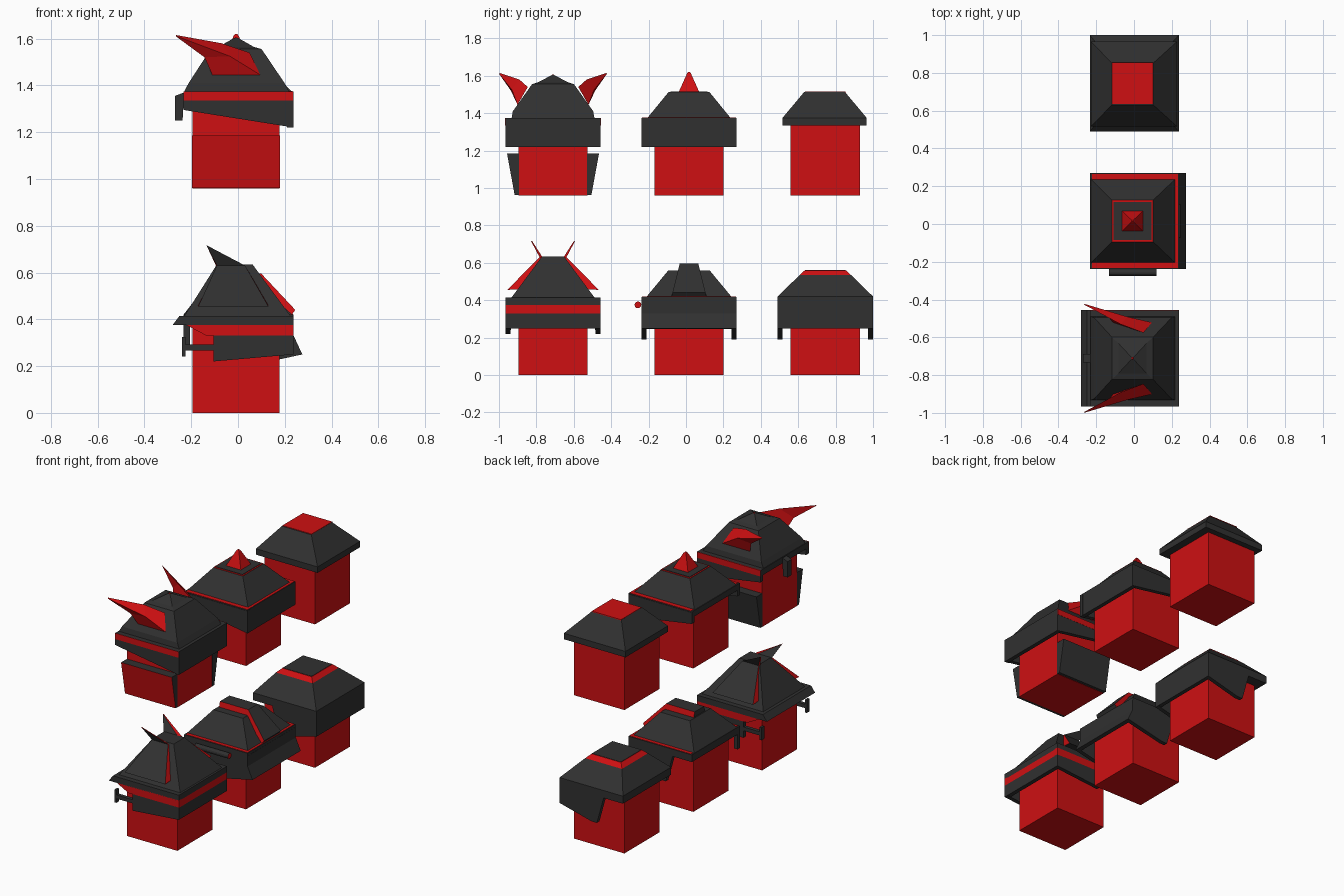
import bpy, bmesh
from mathutils import Vector

if "Cube" in bpy.data.objects:
    bpy.data.objects.remove(bpy.data.objects["Cube"])


def material(name, rgb):
    m = bpy.data.materials.new(name)
    m.diffuse_color = (*rgb, 1)
    m.use_nodes = True
    m.node_tree.nodes["Principled BSDF"].inputs["Base Color"].default_value = m.diffuse_color
    return m


RED = material("red", (0.62, 0.005, 0.006))
BLACK = material("black", (0.03, 0.03, 0.03))


def build(name, verts, faces, mat, red_if=None):
    """Mesh from points; faces whose normal passes red_if become red."""
    bm = bmesh.new()
    vs = [bm.verts.new(v) for v in verts]
    for f in faces:
        bm.faces.new([vs[i] for i in f])
    bmesh.ops.recalc_face_normals(bm, faces=bm.faces)
    if red_if:
        for f in bm.faces:
            f.normal_update()
            f.material_index = int(red_if(f.normal))
    me = bpy.data.meshes.new(name)
    bm.to_mesh(me)
    bm.free()
    me.materials.append(mat)
    me.materials.append(RED)
    ob = bpy.data.objects.new(name, me)
    bpy.context.collection.objects.link(ob)
    return ob


def loft(name, sections, mat, red_if=None):
    """Skin matching rings of points and cap both ends."""
    n = len(sections[0])
    verts = [p for s in sections for p in s]
    faces = [tuple(range(n)), tuple(range(len(verts) - n, len(verts)))]
    for k in range(len(sections) - 1):
        a = k * n
        faces += [(a + i, a + (i + 1) % n, a + n + (i + 1) % n, a + n + i) for i in range(n)]
    return build(name, verts, faces, mat, red_if)


def prism(name, profile, y0, y1, mat, red_if=None):
    return loft(name, [[(x, y, z) for x, z in profile] for y in (y0, y1)], mat, red_if)


def box(name, x0, x1, y0, y1, z0, z1, mat):
    return prism(name, [(x0, z0), (x1, z0), (x1, z1), (x0, z1)], y0, y1, mat)


def tiers(name, cy, levels, mat):
    """Stacked rectangles: (centre x, half x, half y, z)."""
    return loft(name, [[(cx - hx, cy - hy, z), (cx + hx, cy - hy, z),
                        (cx + hx, cy + hy, z), (cx - hx, cy + hy, z)]
                       for cx, hx, hy, z in levels], mat)


def both_sides(name, cy, profile, z, mat):
    """Side wall of the helmet on both flanks."""
    for s, tag in ((-1, "right"), (1, "left")):
        prism(f"{name}_{tag}", [(x, h + z) for x, h in profile],
              cy + s * 0.228, cy + s * 0.255, mat)


CX = -0.008
YA, YB, YC = -0.711, 0.016, 0.745
UP = 0.96

# Heads
for row, z in (("lower", 0), ("upper", UP)):
    for tag, y in (("a", YA), ("b", YB), ("c", YC)):
        box(f"head_{row}_{tag}", -0.195, 0.178, y - 0.185, y + 0.185, z, z + 0.373, RED)

# Upper C: simple cap with red top
tiers("cap_roof", YC - 0.004, [(0, 0.228, 0.225, 1.335), (0, 0.228, 0.225, 1.375),
                               (CX, 0.109, 0.11, 1.512)], BLACK)
tiers("cap_top", YC, [(CX, 0.109, 0.11, 1.51), (CX, 0.108, 0.109, 1.515)], RED)

# Lower C: cap with neck guard, cheek flaps and red band
tiers("guard_roof", YC, [(0.002, 0.235, 0.255, 0.37), (0.002, 0.235, 0.255, 0.42),
                         (CX, 0.136, 0.138, 0.534)], BLACK)
tiers("guard_band", YC, [(CX, 0.136, 0.138, 0.534), (CX, 0.109, 0.11, 0.56)], RED)
tiers("guard_top", YC, [(CX, 0.107, 0.108, 0.55), (CX, 0.107, 0.108, 0.562)], BLACK)
box("guard_back", 0.21, 0.237, YC - 0.255, YC + 0.255, 0.25, 0.4, BLACK)
flap = [(0.237, 0.4), (0.237, 0.25), (0, 0.19), (-0.04, 0.19), (-0.09, 0.37), (-0.09, 0.4)]
both_sides("guard_flap", YC, flap, 0, BLACK)

# Upper B: spiked helmet with slanted skirt
side = [(-0.233, 0.41), (-0.233, 0.335), (0.238, 0.26), (0.238, 0.41)]
tiers("spike_rim", YB, [(0.002, 0.235, 0.253, 1.335), (0.002, 0.235, 0.253, 1.375)], BLACK)
tiers("spike_ledge", YB, [(0.006, 0.228, 0.25, 1.37), (0.006, 0.228, 0.25, 1.377)], RED)
tiers("spike_roof", YB, [(-0.005, 0.228, 0.226, 1.37), (CX, 0.109, 0.11, 1.512)], BLACK)
tiers("spike_trim", YB, [(CX, 0.109, 0.11, 1.51), (CX, 0.109, 0.11, 1.514)], RED)
tiers("spike_plate", YB, [(CX, 0.1, 0.1, 1.51), (CX, 0.1, 0.1, 1.517)], BLACK)
tiers("spike", YB, [(CX, 0.057, 0.055, 1.513), (CX, 0.01, 0.01, 1.613),
                    (CX, 0.004, 0.004, 1.62)], RED)
both_sides("spike_skirt", YB, side, UP, BLACK)
box("spike_back", 0.21, 0.237, YB - 0.25, YB + 0.25, 1.22, 1.37, BLACK)

# Lower B: crested helmet with flared neck guard and side rod
tiers("crest_rim", YB, [(0.002, 0.235, 0.255, 0.37), (0.002, 0.235, 0.255, 0.418)], BLACK)
tiers("crest_ledge", YB, [(0.006, 0.228, 0.25, 0.41), (0.006, 0.228, 0.25, 0.42)], RED)
tiers("crest_roof", YB, [(-0.005, 0.228, 0.23, 0.415), (CX, 0.109, 0.11, 0.56)], BLACK)
both_sides("crest_flap", YB, [(0.237, 0.4), (0.238, 0.33), (0.275, 0.25)] + flap[2:], 0, BLACK)
prism("crest_neck_guard", [(0.21, 0.4), (0.238, 0.4), (0.238, 0.33), (0.275, 0.25),
                           (0.25, 0.245), (0.21, 0.33)], YB - 0.255, YB + 0.255, BLACK)
ridge = [(-0.11, 0.55), (-0.11, 0.595), (0.1, 0.595), (0.245, 0.44), (0.23, 0.42), (0.09, 0.55)]
loft("crest", [[(x, YB + s * (0.05 + (0.595 - z) * 0.25), z) for x, z in ridge]
               for s in (-1, 1)], BLACK, lambda n: abs(n.y) > 0.8)
bpy.ops.mesh.primitive_cylinder_add(vertices=12, radius=0.018, depth=0.25,
                                    location=(-0.007, -0.257, 0.375), rotation=(0, 1.5708, 0))
rod = bpy.context.object
rod.name = "side_rod"
rod.data.materials.append(BLACK)
rod.data.materials.append(RED)
for p in rod.data.polygons:
    p.material_index = int(abs(p.normal.z) > 0.9)
box("front_tab", -0.233, -0.205, YB - 0.255, YB - 0.23, 0.27, 0.38, BLACK)

# Upper A: horned helmet
tiers("horned_rim", YA, [(0.002, 0.235, 0.254, 1.335), (0.002, 0.235, 0.254, 1.375)], BLACK)
tiers("horned_roof", YA, [(-0.006, 0.226, 0.222, 1.37), (-0.006, 0.205, 0.215, 1.41),
                          (CX, 0.109, 0.112, 1.555)], BLACK)
tiers("horned_peak", YA, [(CX, 0.109, 0.112, 1.555), (CX, 0.075, 0.08, 1.565),
                          (CX, 0.008, 0.008, 1.603)], BLACK)
tiers("peak_stud", YA, [(CX, 0.008, 0.008, 1.6), (CX, 0.004, 0.004, 1.606)], RED)
both_sides("horned_skirt", YA, side, UP, BLACK)
box("horned_back", 0.21, 0.238, YA - 0.254, YA + 0.254, 1.22, 1.375, BLACK)
prism("nose_guard", [(-0.23, 1.37), (-0.27, 1.355), (-0.27, 1.25), (-0.237, 1.25)],
      YA - 0.022, YA + 0.022, BLACK)
for s, tag in ((-1, "right"), (1, "left")):
    y = sorted((YA + s * 0.25, YA + s * 0.256))
    box(f"horned_stripe_{tag}", -0.233, 0.236, *y, 1.335, 1.375, RED)
    horn = [[(-0.11, 0.19, 1.445), (0.095, 0.19, 1.445), (0.05, 0.135, 1.54)],
            [(-0.143, 0.225, 1.52), (-0.035, 0.22, 1.525), (-0.07, 0.18, 1.58)],
            [(-0.266, 0.288, 1.61), (-0.262, 0.288, 1.61), (-0.264, 0.284, 1.615)]]
    loft(f"horn_{tag}", [[(x, YA + s * h, z) for x, h, z in ring] for ring in horn], RED)
    # Flared cheek plate, red only on the outer right face
    loft(f"cheek_plate_{tag}",
         [[(x, YA + s * 0.183, 0.962), (x, YA + s * 0.205, 0.962),
           (x, YA + s * 0.246, 1.185), (x, YA + s * 0.183, 1.185)] for x in (-0.196, 0.179)],
         BLACK, lambda n: n.y < -0.7 and s < 0)

# Lower A: winged helmet with visor
prism("winged_rim", [(-0.25, 0.415), (-0.28, 0.375), (0.238, 0.375), (0.238, 0.415)],
      YA - 0.255, YA + 0.255, BLACK)
tiers("winged_roof", YA, [(-0.002, 0.23, 0.225, 0.41), (-0.014, 0.076, 0.058, 0.635)], BLACK)
both_sides("winged_band", YA, [(-0.23, 0.38), (-0.135, 0.33), (0.238, 0.33), (0.238, 0.38)], 0, RED)
both_sides("winged_skirt", YA, [(-0.105, 0.332), (-0.105, 0.22), (0.238, 0.25), (0.238, 0.332)], 0, BLACK)
box("winged_back_band", 0.21, 0.238, YA - 0.254, YA + 0.254, 0.33, 0.376, RED)
box("winged_back", 0.21, 0.238, YA - 0.254, YA + 0.254, 0.25, 0.332, BLACK)
outer = [(-0.17, 0.245, 0.455), (0.13, 0.245, 0.455), (0.03, 0.072, 0.63),
         (-0.135, 0.118, 0.717), (-0.09, 0.072, 0.63)]
inner = [(-0.17, 0.17, 0.46), (0.13, 0.17, 0.46), (0.03, 0.05, 0.62),
         (-0.135, 0.112, 0.717), (-0.09, 0.05, 0.62)]
for s, tag in ((-1, "right"), (1, "left")):
    o, i = [[Vector((x, YA + s * y, z)) for x, y, z in pts] for pts in (outer, inner)]
    end_red = lambda n: abs(n.x) > 0.35
    loft(f"wing_panel_{tag}", [[r[k] for k in (0, 1, 2, 4)] for r in (i, o)], BLACK, end_red)
    loft(f"wing_tip_{tag}", [[r[k] for k in (4, 2, 3)] for r in (i, o)], BLACK, end_red)
    yo = YA + s * 0.24
    box(f"guard_arm_{tag}", -0.226, -0.1, yo - 0.012, yo + 0.012, 0.267, 0.292, BLACK)
    box(f"guard_end_{tag}", -0.24, -0.225, yo - 0.015, yo + 0.015, 0.24, 0.325, BLACK)
